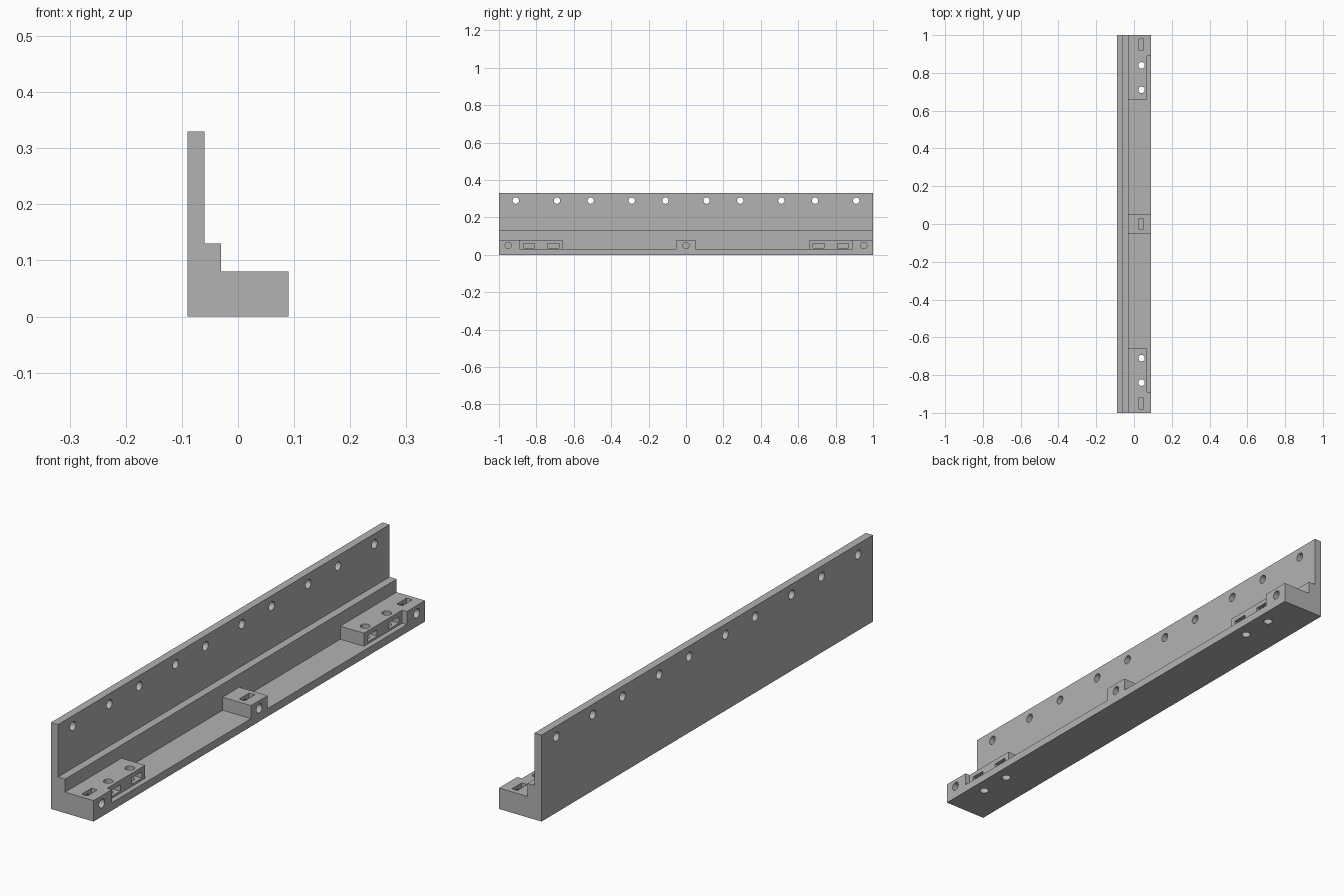
import bpy, bmesh, math
from mathutils import Matrix, Vector

if "Cube" in bpy.data.objects:
    bpy.data.objects.remove(bpy.data.objects["Cube"], do_unlink=True)

GREY = (0.45, 0.45, 0.45, 1.0)
mat = bpy.data.materials.new("plain grey")
mat.use_nodes = True
mat.diffuse_color = GREY
mat.node_tree.nodes["Principled BSDF"].inputs["Base Color"].default_value = GREY


def add_prism(bm, points, offset):
    """Extrude a closed outline along an offset vector."""
    face = bm.faces.new([bm.verts.new(p) for p in points])
    ext = bmesh.ops.extrude_face_region(bm, geom=[face], use_keep_orig=True)
    verts = [g for g in ext["geom"] if isinstance(g, bmesh.types.BMVert)]
    bmesh.ops.translate(bm, verts=verts, vec=Vector(offset))


def add_box(bm, lo, hi):
    lo, hi = Vector(lo), Vector(hi)
    size = Matrix.Diagonal((*(hi - lo), 1))
    bmesh.ops.create_cube(bm, size=1, matrix=Matrix.Translation((lo + hi) / 2) @ size)


def add_bore(bm, centre, length, axis, radius=0.017):
    turn = Matrix.Rotation(math.pi / 2, 4, "Y") if axis == "X" else Matrix()
    bmesh.ops.create_cone(bm, cap_ends=True, segments=32, radius1=radius, radius2=radius,
                          depth=length, matrix=Matrix.Translation(centre) @ turn)


def make_object(name, bm):
    bmesh.ops.recalc_face_normals(bm, faces=bm.faces)
    mesh = bpy.data.meshes.new(name)
    bm.to_mesh(mesh)
    bm.free()
    mesh.materials.append(mat)
    obj = bpy.data.objects.new(name, mesh)
    bpy.context.collection.objects.link(obj)
    return obj


# Stepped angle profile, full length
wall_out, wall_in, step_in, front = -0.09, -0.06, -0.03, 0.09
wall_top, step_top, block_top, floor = 0.33, 0.13, 0.08, 0.03
outline = [(wall_out, 0), (front, 0), (front, block_top), (step_in, block_top),
           (step_in, step_top), (wall_in, step_top), (wall_in, wall_top), (wall_out, wall_top)]
bm = bmesh.new()
add_prism(bm, [(x, -1, z) for x, z in outline], (0, 2, 0))
rail = make_object("angle_rail", bm)

pockets, slots, bores = bmesh.new(), bmesh.new(), bmesh.new()
for side in (-1, 1):
    # Channel between blocks, with the shallow relief on the end block's face
    plan = [(step_in, 0.05), (0.12, 0.05), (0.12, 0.89), (0.07, 0.89),
            (0.07, 0.66), (step_in, 0.66)]
    add_prism(pockets, [(x, side * y, floor) for x, y in plan], (0, 0, 0.07))

    # Vertical bores crossed by side nut slots
    for y in (0.71, 0.84):
        add_bore(bores, (0.04, side * y, 0.05), 0.2, "Z")
        add_box(slots, (0.01, side * y - 0.03, 0.038), (0.085, side * y + 0.03, 0.062))

    # Row of fixing holes through the wall
    for y in (0.11, 0.29, 0.51, 0.69, 0.91):
        add_bore(bores, (-0.075, side * y, 0.29), 0.1, "X")

# Horizontal bolt holes with nut slots open at the top
for y in (-0.95, 0, 0.95):
    add_bore(bores, (0.06, y, 0.05), 0.1, "X")
    add_box(slots, (0.026, y - 0.03, 0.02), (0.05, y + 0.03, 0.1))

bpy.context.view_layer.objects.active = rail
for name, cut in (("pocket_cutter", pockets), ("slot_cutter", slots), ("bore_cutter", bores)):
    cutter = make_object(name, cut)
    cutter.hide_render = True
    mod = rail.modifiers.new(name, "BOOLEAN")
    mod.operation = "DIFFERENCE"
    mod.solver = "EXACT"
    mod.object = cutter
    bpy.ops.object.modifier_apply(modifier=name)
    bpy.data.objects.remove(cutter, do_unlink=True)

# One material, crisp edges with smooth bores
rail.data.materials.clear()
rail.data.materials.append(mat)
bpy.ops.object.select_all(action="DESELECT")
rail.select_set(True)
bpy.ops.object.shade_smooth_by_angle(angle=math.radians(30))
